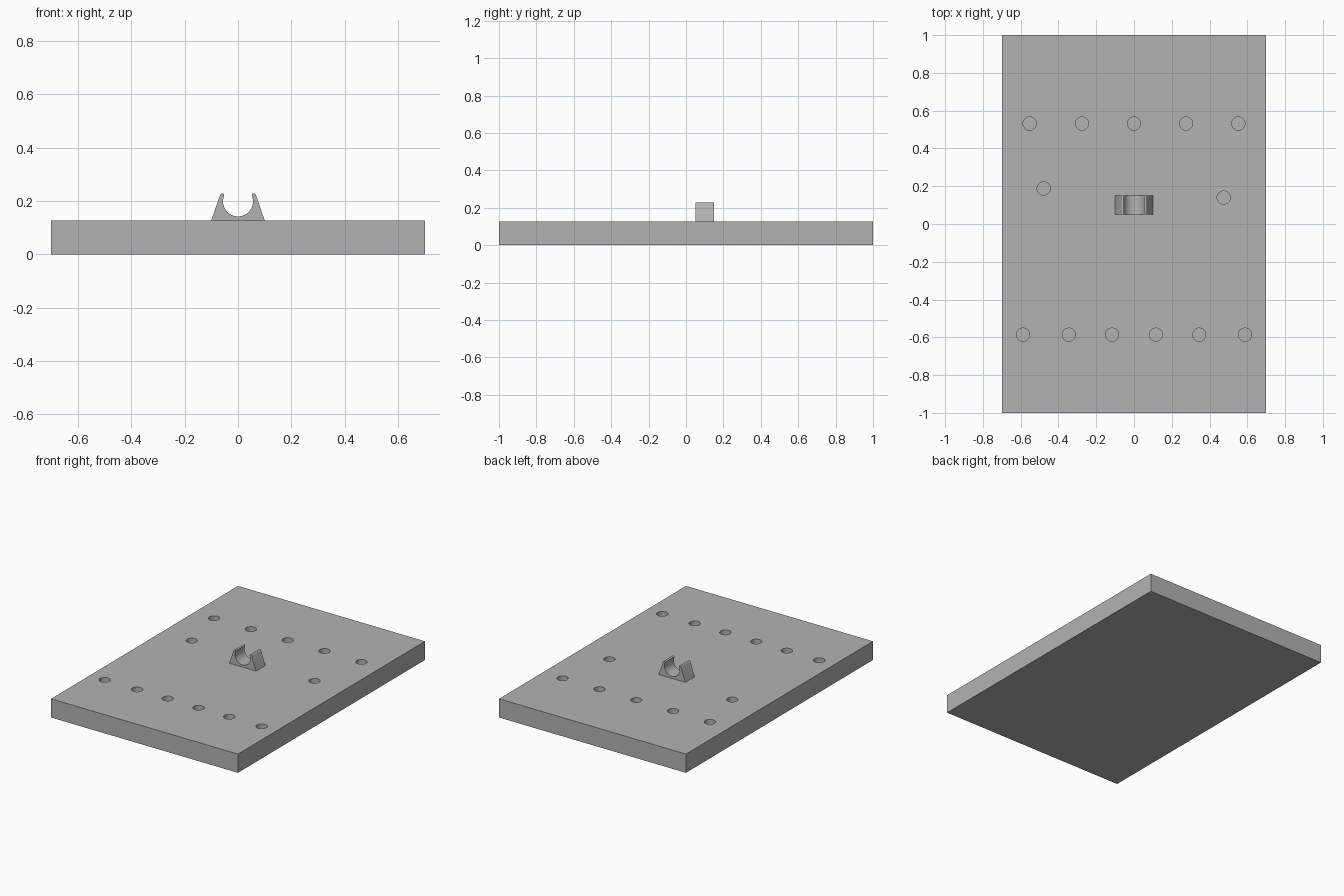
import bpy, bmesh
from math import cos, sin, radians

if "Cube" in bpy.data.objects:
    bpy.data.objects.remove(bpy.data.objects["Cube"])

TOP = 0.127          # upper face of the board
HOLE_R, HOLE_DEPTH = 0.035, 0.09

grey = bpy.data.materials.new("plain grey")
grey.use_nodes = True
colour = (0.45, 0.45, 0.45, 1)
grey.diffuse_color = colour
grey.node_tree.nodes["Principled BSDF"].inputs["Base Color"].default_value = colour


def finish(obj, name):
    obj.name = obj.data.name = name
    obj.data.materials.clear()
    obj.data.materials.append(grey)
    bpy.ops.object.select_all(action="DESELECT")
    obj.select_set(True)
    bpy.context.view_layer.objects.active = obj
    bpy.ops.object.shade_smooth_by_angle(angle=radians(30))


def arc(cx, cz, r, start, end, steps):
    angles = [radians(start + (end - start) * i / steps) for i in range(steps + 1)]
    return [(cx + r * cos(a), cz + r * sin(a)) for a in angles]


# Board
bpy.ops.mesh.primitive_cube_add(size=1, location=(0, 0, TOP / 2))
board = bpy.context.object
board.scale = (1.4, 2, TOP)
bpy.ops.object.transform_apply(location=True, scale=True)

# Blind holes: back row, one at each side, front row
holes = [(0.276 * i, 0.532) for i in range(-2, 3)]
holes += [(-0.478, 0.188), (0.475, 0.14)]
holes += [(s * x, -0.586) for s in (-1, 1) for x in (0.116, 0.345, 0.588)]

bm = bmesh.new()
for x, y in holes:
    made = bmesh.ops.create_cone(bm, cap_ends=True, segments=32, radius1=HOLE_R,
                                 radius2=HOLE_R, depth=2 * HOLE_DEPTH)
    bmesh.ops.translate(bm, verts=made["verts"], vec=(x, y, TOP))
mesh = bpy.data.meshes.new("hole_cutter")
bm.to_mesh(mesh)
bm.free()
cutter = bpy.data.objects.new("hole_cutter", mesh)
cutter.hide_render = True
bpy.context.collection.objects.link(cutter)

cut = board.modifiers.new("holes", "BOOLEAN")
cut.operation, cut.solver, cut.object = "DIFFERENCE", "EXACT", cutter
bpy.context.view_layer.objects.active = board
bpy.ops.object.modifier_apply(modifier=cut.name)
bpy.data.objects.remove(cutter)
finish(board, "board")

# Clip: right half of the outline runs from the cradle bottom over the tip
half = arc(0, 0.198, 0.056, -90, 20, 20)
half += arc(0.0595, 0.2205, 0.008, 165, 18, 8)
half.append((0.1, TOP))
outline = half + [(-x, z) for x, z in reversed(half[1:])]

bm = bmesh.new()
face = bm.faces.new([bm.verts.new((x, 0.05, z)) for x, z in outline])
pushed = bmesh.ops.extrude_face_region(bm, geom=[face])
moved = [v for v in pushed["geom"] if isinstance(v, bmesh.types.BMVert)]
bmesh.ops.translate(bm, verts=moved, vec=(0, 0.1, 0))
bmesh.ops.recalc_face_normals(bm, faces=bm.faces)
mesh = bpy.data.meshes.new("clip")
bm.to_mesh(mesh)
bm.free()
clip = bpy.data.objects.new("clip", mesh)
bpy.context.collection.objects.link(clip)
finish(clip, "cradle_clip")
